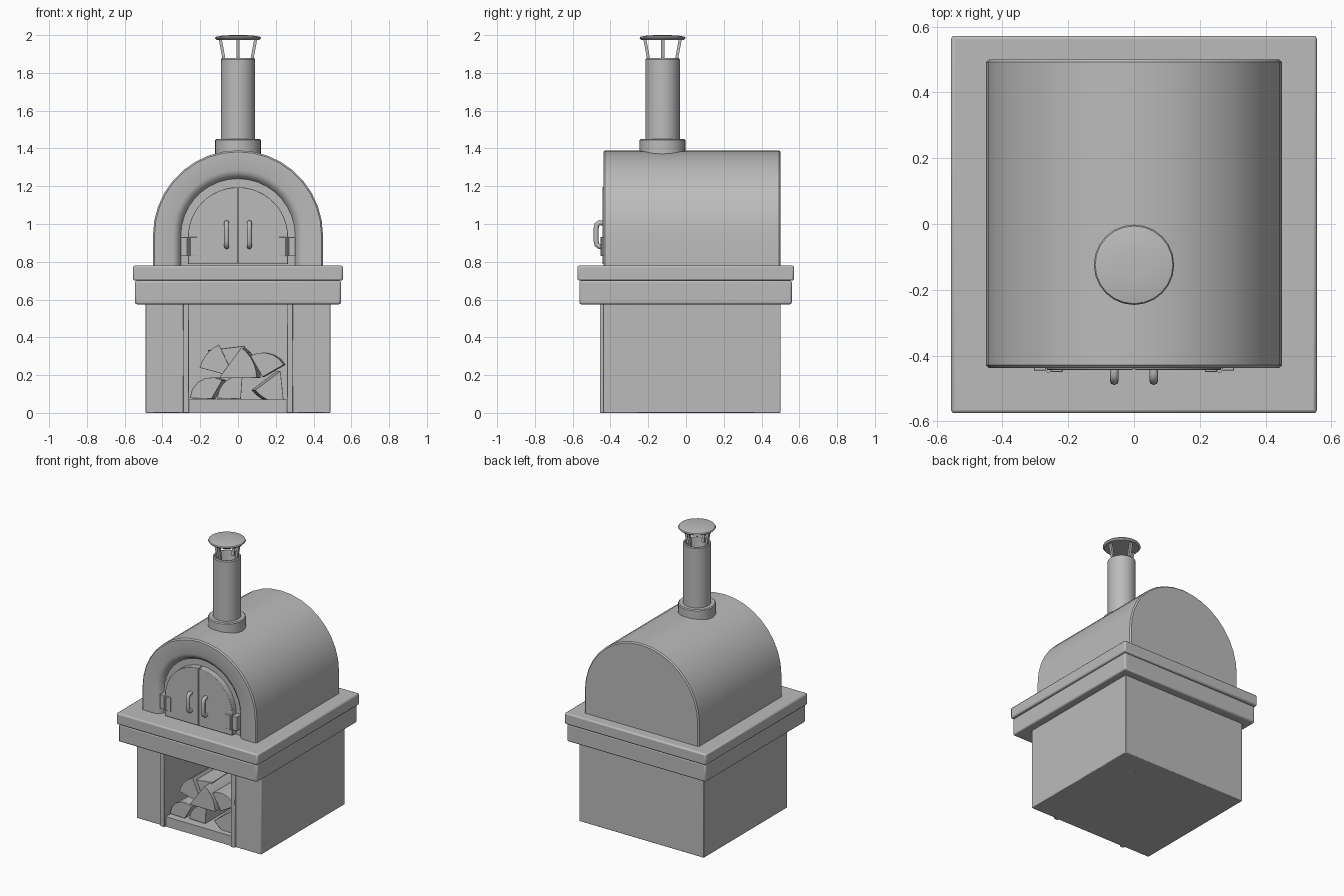
import bpy, bmesh, math
from mathutils import Vector

if "Cube" in bpy.data.objects:
    bpy.data.objects.remove(bpy.data.objects["Cube"])

grey = bpy.data.materials.new("stone_grey")
grey.diffuse_color = (0.5, 0.5, 0.5, 1)
grey.use_nodes = True
grey.node_tree.nodes["Principled BSDF"].inputs["Base Color"].default_value = grey.diffuse_color


def finish(name, bm, bevel=0.0, segs=2, angle=35):
    bmesh.ops.recalc_face_normals(bm, faces=bm.faces)
    me = bpy.data.meshes.new(name)
    bm.to_mesh(me)
    bm.free()
    ob = bpy.data.objects.new(name, me)
    bpy.context.collection.objects.link(ob)
    me.materials.append(grey)
    if bevel:
        m = ob.modifiers.new("Bevel", 'BEVEL')
        m.width, m.segments, m.limit_method = bevel, segs, 'ANGLE'
        m.angle_limit = math.radians(40)
    bpy.ops.object.select_all(action='DESELECT')
    ob.select_set(True)
    bpy.context.view_layer.objects.active = ob
    bpy.ops.object.shade_smooth_by_angle(angle=math.radians(angle))
    return ob


def box(name, x0, x1, y0, y1, z0, z1, bevel=0.0):
    bm = bmesh.new()
    bmesh.ops.create_cube(bm, size=1)
    for v in bm.verts:
        v.co = ((x0 + x1) / 2 + v.co.x * (x1 - x0),
                (y0 + y1) / 2 + v.co.y * (y1 - y0),
                (z0 + z1) / 2 + v.co.z * (z1 - z0))
    return finish(name, bm, bevel)


def loft(name, loops, bevel=0.0, caps=True):
    """Skin a list of closed loops with equal point counts."""
    bm = bmesh.new()
    rings = [[bm.verts.new(p) for p in lp] for lp in loops]
    n = len(rings[0])
    for a, b in zip(rings, rings[1:]):
        for i in range(n):
            j = (i + 1) % n
            bm.faces.new((a[i], a[j], b[j], b[i]))
    if caps:
        bm.faces.new(rings[0])
        bm.faces.new(rings[-1])
    return finish(name, bm, bevel)


def arch(hw, zc, y, z0=0.78, n=18):
    """Round-topped outline with straight legs."""
    arc = [(hw * math.cos(math.pi * i / n), y, zc + hw * math.sin(math.pi * i / n))
           for i in range(n + 1)]
    return [(hw, y, z0)] + arc + [(-hw, y, z0)]


def lathe(name, profile, cx, cy, n=24):
    return loft(name, [[(cx + r * math.cos(2 * math.pi * i / n),
                         cy + r * math.sin(2 * math.pi * i / n), z)
                        for i in range(n)] for r, z in profile])


# Base: U-shaped walls around the wood store
plan = [(-0.49, -0.44), (-0.275, -0.44), (-0.275, 0.34), (0.275, 0.34),
        (0.275, -0.44), (0.49, -0.44), (0.49, 0.5), (-0.49, 0.5)]
loft("base_walls", [[(x, y, z) for x, y in plan] for z in (0, 0.58)], bevel=0.004)
box("store_floor", -0.275, 0.275, -0.44, 0.345, 0.0, 0.07)
for s, side in ((-1, "left"), (1, "right")):
    a, b = sorted((s * 0.26, s * 0.292))
    box(f"store_panel_{side}", a, b, -0.455, 0.335, 0.0, 0.58, 0.004)

# Counter slabs
box("lower_slab", -0.545, 0.545, -0.565, 0.56, 0.575, 0.70, 0.01)
box("upper_slab", -0.556, 0.556, -0.575, 0.572, 0.70, 0.78, 0.01)

# Vaulted oven body with a coved door recess
loft("oven_body", [arch(*a) for a in (
    (0.442, 0.94, 0.50), (0.45, 0.94, 0.492), (0.45, 0.94, -0.429),
    (0.442, 0.94, -0.437), (0.345, 0.94, -0.437), (0.328, 0.939, -0.431),
    (0.313, 0.938, -0.418), (0.303, 0.937, -0.398))])

# Two door leaves, hinges and handles
for s, side in ((-1, "left"), (1, "right")):
    half = [(s * max(abs(x), 0.002), z) for x, _, z in arch(0.265, 0.93, 0, 0.787, 24)[:14]]
    half.append((s * 0.002, 0.787))
    loft(f"door_{side}", [[(x, y, z) for x, z in half] for y in (-0.39, -0.443)], bevel=0.003)

    for part, xa, xb, y0, za, zb in (("inner", 0.216, 0.252, -0.449, 0.83, 0.93),
                                     ("outer", 0.268, 0.304, -0.445, 0.83, 0.93)):
        a, b = sorted((s * xa, s * xb))
        box(f"hinge_{part}_{side}", a, b, y0, -0.395, za, zb, 0.002)
    lathe(f"hinge_pin_{side}", [(0.009, 0.83), (0.009, 0.93)], s * 0.26, -0.443, 10)

    cu = bpy.data.curves.new(f"handle_{side}", 'CURVE')
    cu.dimensions = '3D'
    cu.bevel_depth, cu.bevel_resolution, cu.use_fill_caps = 0.0135, 2, True
    pts = [(-0.435, 0.885), (-0.458, 0.88), (-0.472, 0.89), (-0.476, 0.91),
           (-0.476, 0.975), (-0.472, 0.997), (-0.458, 1.007), (-0.435, 1.004)]
    sp = cu.splines.new('POLY')
    sp.points.add(len(pts) - 1)
    for p, (y, z) in zip(sp.points, pts):
        p.co = (s * 0.06, y, z, 1)
    cu.materials.append(grey)
    bpy.context.collection.objects.link(bpy.data.objects.new(f"handle_{side}", cu))

# Chimney: collar, hollow pipe, struts and domed cap
CY = -0.124
lathe("chimney_collar", [(0.122, 1.34), (0.122, 1.444), (0.116, 1.45), (0.085, 1.45)], 0, CY)
lathe("chimney_pipe", [(0.091, 1.36), (0.091, 1.872), (0.086, 1.878),
                       (0.078, 1.878), (0.076, 1.87), (0.076, 1.5)], 0, CY)
lathe("chimney_cap", [(0.075, 1.974), (0.112, 1.974), (0.122, 1.984), (0.118, 1.991),
                      (0.085, 1.997), (0.04, 2.0)], 0, CY)
for k in range(4):
    a = math.pi / 2 * k
    out = Vector((math.cos(a), math.sin(a), 0))
    tan = Vector((-out.y, out.x, 0))
    rings = []
    for r, z in ((0.07, 1.85), (0.094, 1.98)):
        c = out * r + Vector((0, CY, z))
        rings.append([c + out * i * 0.008 + tan * j * 0.009
                      for i, j in ((-1, -1), (1, -1), (1, 1), (-1, 1))])
    loft(f"cap_strut_{k + 1}", rings)

# Split logs: apex x, apex z, radius, start and end angle, front y, back y, sideways drift
logs = [(-0.14, 0.074, 0.115, 60, 178, -0.40, 0.12, 0.02),
        (0.015, 0.073, 0.125, 86, 178, -0.39, 0.15, 0.0),
        (0.225, 0.222, 0.168, 217, 276, -0.40, 0.13, -0.02),
        (-0.10, 0.185, 0.20, 0, 54, -0.40, 0.12, 0.02),
        (-0.02, 0.19, 0.19, 115, 165, -0.37, 0.16, 0.0),
        (0.04, 0.355, 0.18, 187, 230, -0.34, 0.18, -0.02),
        (0.13, 0.19, 0.13, 30, 120, -0.38, 0.14, 0.01)]
for k, (x, z, r, a0, a1, y0, y1, drift) in enumerate(logs):
    sect = [(x, z)]
    for i in range(6):
        a = math.radians(a0 + (a1 - a0) * i / 5)
        sect.append((x + r * math.cos(a), z + r * math.sin(a)))
    loft(f"log_{k + 1}", [[(px, y0, pz) for px, pz in sect],
                          [(px + drift, y1, pz) for px, pz in sect]], bevel=0.002)
